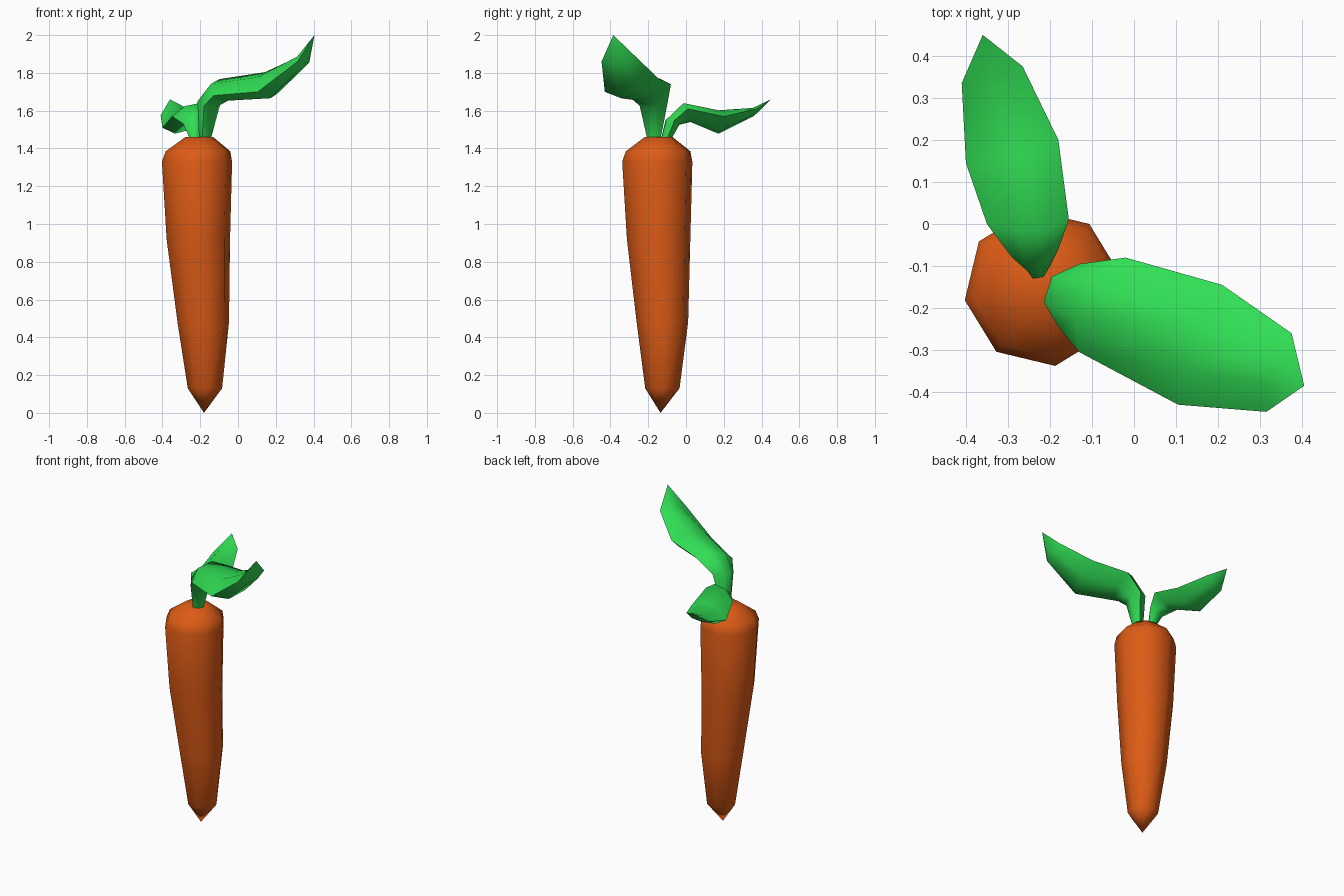
import bpy, bmesh, math
from mathutils import Vector

if "Cube" in bpy.data.objects:
    bpy.data.objects.remove(bpy.data.objects["Cube"])


def material(name, color):
    m = bpy.data.materials.new(name)
    m.diffuse_color = (*color, 1)
    m.use_nodes = True
    m.node_tree.nodes["Principled BSDF"].inputs["Base Color"].default_value = m.diffuse_color
    return m


def loft(name, rings, mat, start=None, end=None, angle=60):
    """Skin a list of equal-length rings; close each end with a point or a flat cap."""
    bm = bmesh.new()
    loops = [[bm.verts.new(p) for p in ring] for ring in rings]
    n = len(loops[0])
    for a, b in zip(loops, loops[1:]):
        for i in range(n):
            j = (i + 1) % n
            bm.faces.new((a[i], a[j], b[j], b[i]))
    for loop, point in ((loops[0], start), (loops[-1], end)):
        if point is None:
            bm.faces.new(loop)
        else:
            tip = bm.verts.new(point)
            for i in range(n):
                bm.faces.new((loop[i], loop[(i + 1) % n], tip))
    bmesh.ops.recalc_face_normals(bm, faces=bm.faces[:])
    me = bpy.data.meshes.new(name)
    bm.to_mesh(me)
    bm.free()
    me.materials.append(mat)
    ob = bpy.data.objects.new(name, me)
    bpy.context.collection.objects.link(ob)
    bpy.ops.object.select_all(action='DESELECT')
    ob.select_set(True)
    bpy.context.view_layer.objects.active = ob
    bpy.ops.object.shade_smooth_by_angle(angle=math.radians(angle))
    return ob


def leaf(name, sections, tip, mat):
    """Each section: left edge, right edge, half-thickness vector."""
    rings = []
    for left, right, t in sections:
        l, r, t = Vector(left), Vector(right), Vector(t)
        a, b = l.lerp(r, 0.3), l.lerp(r, 0.7)
        rings.append([l, a + t, b + t, r, b - t, a - t])
    return loft(name, rings, mat, end=tip)


orange = material("orange", (0.72, 0.105, 0.008))
green = material("green", (0.03, 0.73, 0.09))

# Root: slightly bent eight-sided taper (centre x, centre y, z, radius)
profile = [(-0.175, -0.125, 0.13, 0.092), (-0.184, -0.125, 0.48, 0.138),
           (-0.210, -0.145, 0.92, 0.170), (-0.217, -0.152, 1.33, 0.188),
           (-0.212, -0.148, 1.385, 0.173), (-0.205, -0.145, 1.46, 0.075)]
rings = []
for cx, cy, z, r in profile:
    rings.append([(cx + r * math.cos(math.radians(9 + 45 * i)),
                   cy + r * math.sin(math.radians(9 + 45 * i)), z) for i in range(8)])
loft("carrot_root", rings, orange, start=(-0.18, -0.135, 0.0))

# Tall leaf, reaching right and forward
leaf("tall_leaf", [
    ((-0.19, -0.205, 1.45), (-0.16, -0.135, 1.45), (-0.025, 0.01, 0)),
    ((-0.18, -0.245, 1.625), (-0.13, -0.095, 1.655), (-0.05, 0.015, 0.015)),
    ((-0.13, -0.305, 1.68), (-0.02, -0.08, 1.74), (-0.045, 0.015, 0.045)),
    ((0.105, -0.43, 1.70), (0.21, -0.145, 1.77), (-0.035, 0.0, 0.055)),
    ((0.315, -0.447, 1.86), (0.375, -0.26, 1.88), (-0.02, 0.01, 0.02)),
], (0.405, -0.385, 2.0), green)

# Low leaf, reaching back
leaf("low_leaf", [
    ((-0.255, -0.11, 1.45), (-0.20, -0.10, 1.45), (0, -0.025, 0)),
    ((-0.29, -0.08, 1.53), (-0.18, -0.06, 1.55), (0, -0.035, 0.012)),
    ((-0.35, 0.0, 1.57), (-0.155, 0.01, 1.61), (0.01, -0.02, 0.042)),
    ((-0.40, 0.145, 1.51), (-0.18, 0.20, 1.57), (0, -0.01, 0.05)),
    ((-0.41, 0.335, 1.575), (-0.265, 0.375, 1.61), (0, -0.01, 0.015)),
], (-0.36, 0.45, 1.66), green)
